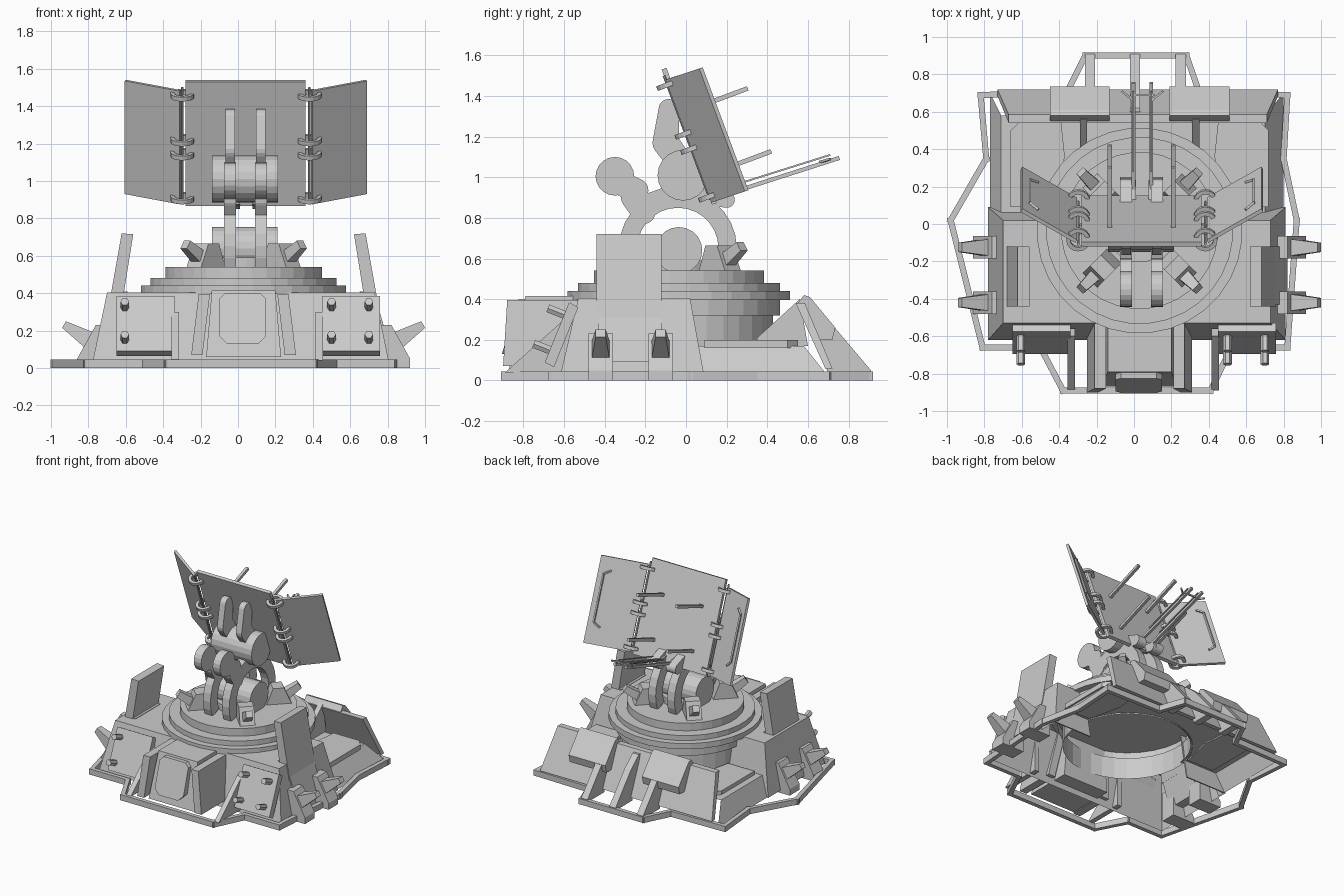
import bpy, bmesh, math
from mathutils import Vector, Matrix

if "Cube" in bpy.data.objects:
    bpy.data.objects.remove(bpy.data.objects["Cube"], do_unlink=True)

grey = bpy.data.materials.new("plain grey")
grey.use_nodes = True
grey.diffuse_color = (0.6, 0.6, 0.6, 1)
grey.node_tree.nodes["Principled BSDF"].inputs["Base Color"].default_value = (0.6, 0.6, 0.6, 1)

CX = 0.03            # centre line of the gun ring
RING = Vector((CX, -0.035, 0))


def finish(name, bm):
    bmesh.ops.recalc_face_normals(bm, faces=bm.faces)
    me = bpy.data.meshes.new(name)
    bm.to_mesh(me)
    bm.free()
    me.materials.append(grey)
    ob = bpy.data.objects.new(name, me)
    bpy.context.collection.objects.link(ob)
    return ob


def hull(name, pts):
    bm = bmesh.new()
    for p in pts:
        bm.verts.new(p)
    bmesh.ops.convex_hull(bm, input=bm.verts[:])
    return finish(name, bm)


def rect(x0, x1, y0, y1, z):
    return [(x0, y0, z), (x1, y0, z), (x1, y1, z), (x0, y1, z)]


def shell(name, low, high, walls, notch=()):
    """Tapered cover with an open underside, chosen walls and a notch in its front edge."""
    bm = bmesh.new()
    a = [bm.verts.new(p) for p in low]
    b = [bm.verts.new(p) for p in high]
    bm.faces.new(b[:1] + [bm.verts.new(p) for p in notch] + b[1:])
    for i in walls:
        j = (i + 1) % 4
        bm.faces.new((a[i], a[j], b[j], b[i]))
    return finish(name, bm)


def prism(name, profile, x0, x1):
    """Side profile (y, z) extruded along x."""
    bm = bmesh.new()
    a, b = [[bm.verts.new((x, y, z)) for y, z in profile] for x in (x0, x1)]
    bm.faces.new(a)
    bm.faces.new(b)
    for i in range(len(a)):
        bm.faces.new((a[i - 1], a[i], b[i], b[i - 1]))
    return finish(name, bm)


def rod(name, p, q, r, r2=None, n=8, caps=True):
    p, q = Vector(p), Vector(q)
    bm = bmesh.new()
    m = Matrix.Translation((p + q) / 2) @ (q - p).to_track_quat('Z', 'Y').to_matrix().to_4x4()
    m = m @ Matrix.Rotation(math.pi / n, 4, 'Z')
    bmesh.ops.create_cone(bm, cap_ends=caps, segments=n, radius1=r,
                          radius2=r if r2 is None else r2, depth=(q - p).length, matrix=m)
    return finish(name, bm)


def disc(y, z, r, n=20):
    return [(y + r * math.cos(2 * math.pi * i / n), z + r * math.sin(2 * math.pi * i / n)) for i in range(n)]


def lobe(name, a, b, x0, x1):
    """Two discs (y, z, r) joined by their tangents."""
    return hull(name, [(x, y, z) for x in (x0, x1) for y, z in disc(*a) + disc(*b)])


# Ground frame
outline = [(-.82, .69), (-.79, .35), (-.98, .02), (-.81, -.66), (-.5, -.66), (-.38, -.89),
           (.41, -.89), (.52, -.66), (.82, -.66), (.87, .02), (.8, .35), (.82, .69),
           (.35, .7), (.28, .9), (-.26, .9), (-.36, .7)]
for a, b in zip(outline, outline[1:] + outline[:1]):
    a, b = Vector(a), Vector(b)
    d = (b - a).normalized() * 0.016
    n = Vector((-d.y, d.x))
    hull("frame_bar", [(*c, z) for c in (a - d + n, a - d - n, b + d + n, b + d - n) for z in (0, .045)])

# Main hull: tall front block and low rear deck, both open below and around the drum
shell("front_hull", rect(-.78, .81, -.62, .09, .02), rect(-.7, .73, -.53, .02, .405), (0, 1, 3))
arc = [math.radians(173 - 166 * i / 16) for i in range(17)]
shell("rear_deck", rect(-.77, .8, .02, .7, .02), rect(-.71, .7, .02, .58, .17), (1, 3),
      [(CX + .45 * math.cos(a), -.035 + .45 * math.sin(a), .17) for a in arc])
hull("rear_wall", rect(-.73, .77, .685, .72, .06) + rect(-.67, .71, .54, .585, .38))
for inner, low, high in ((-.42, -.78, -.7), (.48, .81, .73)):
    hull("hull_back", [(x, y + t, z) for t in (0, -.01) for x, y, z in (
        (inner, .09, .02), (low, .09, .02), (high, .02, .405), (inner, .02, .405))])
for s in (-1, 1):
    # deck plate with a cut corner beside the drum
    hull("deck_plate", [(CX + s * d, y, z) for z in (.16, .2) for d, y in (
        (.69, .09), (.69, .5), (.64, .55), (.42, .55), (.4, .36), (.46, .09))])
    x = CX + s * .32
    prism("rear_plate", [(.55, .38), (.58, .42), (.61, .41), (.735, .26), (.72, .2), (.65, .2)], x - .16, x + .16)
    prism("wall_gusset", [(.35, .21), (.56, .4), (.6, .17), (.35, .17)], CX + s * .3 - .02, CX + s * .3 + .02)
for x in (-.235, .005, .25):
    prism("rear_strut", [(.6, .36), (.62, .36), (.72, .275), (.91, .05), (.91, .03), (.7, .03)], x - .027, x + .027)

# Turning ring: stacked tiers over an open drum
for r, z0, z1, cap in ((.465, .16, .33, False), (.5, .32, .41, False), (.55, .395, .44, True),
                       (.5, .44, .48, True), (.42, .48, .54, True), (.17, .54, .59, True)):
    rod("ring_tier", RING + Vector((0, 0, z0)), RING + Vector((0, 0, z1)), r, n=32, caps=cap)
for sx in (-1, 1):
    for sy in (-1, 1):
        d = Vector((sx, sy, 0)).normalized()
        t = Vector((-d.y, d.x, 0)) * .055
        up = Vector((0, 0, 1))
        hull("ring_bracket", [RING + d * r + t * k + up * z for k in (-1, 1)
                              for r, z in ((.19, .53), (.38, .53), (.24, .665), (.32, .665))])
        p = RING + d * .32 + up * .58
        rod("ring_stud", p, p + d * .12 + up * .08, .05, .035, n=4)

# Front box with slanted hatch and leaning side covers
hull("front_box", rect(-.17, .23, -.87, -.5, .06) + rect(-.14, .2, -.79, -.5, .415))
hatch = [(-.1, .17), (-.06, .13), (.11, .13), (.15, .17), (.15, .37), (.12, .4), (-.07, .4), (-.1, .37)]
hull("front_hatch", [(x, y - .3 * (.4 - z), z) for x, z in hatch for y in (-.74, -.825)])
for s in (-1, 1):
    hull("box_cover", [(CX + s * (d + w), y, z) for w in (0, .06) for d, y, z in (
        (.22, -.9, .07), (.22, -.58, .07), (.18, -.88, .395), (.18, -.52, .395))])
    x = .05 + s * .385
    prism("front_fin", [(-.89, .04), (-.6, .3), (-.56, .3), (-.56, .04)], x - .02, x + .02)

# Sloped front panels with bolts
for s in (-1, 1):
    x = .055 + s * .55
    prism("front_panel", [(-.53, .36), (-.575, .385), (-.695, .09), (-.65, .065)], x - .155, x + .155)
    for bx in ((-.605,) if s < 0 else (.5, .7)):
        for y, z in ((-.59, .32), (-.66, .145)):
            rod("panel_bolt", (bx, y, z), (bx, y - .09, z + .035), .023, n=6)

# Side shields, skirts, clips and outriggers
for s in (-1, 1):
    hull("side_shield", [(CX + s * d, y, z) for y in (-.44, -.12) for d, z in (
        (.59, .715), (.652, .72), (.66, .28), (.73, .28))])
    hull("side_skirt", [(CX + s * d, y, z) for y in (-.43, -.12) for d, z in (
        (.62, .41), (.695, .41), (.79, .09), (.72, .09))])
    for y in (-.42, -.125):
        hull("side_clip", [(CX + s * d, y + w, z) for w in (-.06, .06) for d, z in (
            (.7, 0), (.89, 0), (.89, .05), (.79, .23), (.7, .23))])
        hull("outrigger_spike", [(CX + s * d, y + w * k, z) for k in (-1, 1) for d, w, z in (
            (.8, .045, .19), (.84, .045, .1), (.95, .025, .25), (.97, .025, .215))])

# Reflector: tilted centre panel and two wings folded back
SLOPE = -.373
NORMAL = Vector((0, .937, .35))


def on_panel(x, z):
    return Vector((x, -.09 + SLOPE * (z - 1.45), z))


def slab(name, corners, depth):
    hull(name, [c + k * depth for c in corners for k in (0, 1)])


slab("centre_panel", [on_panel(x, z) for x in (-.28, .36) for z in (.865, 1.53)], NORMAL * .025)
for s in (-1, 1):
    hx = .042 + s * .34
    inner = [on_panel(hx + s * .015, z) for z in (.875, 1.48)]
    outer = [Vector((.042 + s * .648, y, z)) for y, z in ((.29, .93), (.065, 1.535))]
    back = Vector((-s * .008, .017, .006))
    slab("wing_panel", inner + outer, back)
    rod("hinge_pin", on_panel(hx, .89), on_panel(hx, 1.5), .007)
    # flat hinge rings
    for z in (1.455, 1.215, 1.14, .905):
        bm = bmesh.new()
        m = Matrix.Translation(on_panel(hx, z) + NORMAL * .01) @ Vector((0, SLOPE, 1)).to_track_quat('Z', 'Y').to_matrix().to_4x4()
        rings = []
        for r, h in ((.064, -.012), (.064, .012), (.042, .012), (.042, -.012)):
            rings.append([bm.verts.new(m @ Vector((r * math.cos(i * math.pi / 8), r * math.sin(i * math.pi / 8), h)))
                          for i in range(16)])
        for a, b in zip(rings, rings[1:] + rings[:1]):
            for i in range(16):
                bm.faces.new((a[i], a[i - 1], b[i - 1], b[i]))
        finish("hinge_ring", bm)
    # handle on the back of the wing
    grip = [inner[0].lerp(inner[1], v).lerp(outer[0].lerp(outer[1], v), u) + back * 1.5
            for u, v in ((.72, .2), (.87, .25), (.87, .8), (.72, .85))]
    for a, b in zip(grip, grip[1:]):
        rod("wing_handle", a, b, .009, n=4)
    # back rods and trailing feed boom
    for z in (1.31, 1.0):
        p = on_panel(.04 + s * .17, z)
        rod("back_rod", p, p + NORMAL * .365, .016, n=4)
    x = .045 + s * .048
    rod("feed_boom", (x, .1, .885), (x, .755, 1.095), .014, n=4)
    rod("feed_wire", (x, .28, .975), (x, .71, 1.11), .006, n=4)
    rod("boom_brace", (x, .66, 1.075), (.045 + s * .11, .71, 1.09), .008, n=4)
    lobe("boom_bracket", (.2, .885, .035), (.13, .9, .03), x - .015, x + .015)
rod("boom_crossbar", (-.02, .69, 1.08), (.11, .69, 1.08), .008, n=4)

# Twin arms: arched ring, elbow and upper fingers
arc = [math.radians(-25 + 230 * i / 18) for i in range(19)]
arch = [(-.04 + .29 * math.cos(a), .65 + .29 * math.sin(a)) for a in arc]
arch += [(-.04 + .2 * math.cos(a), .65 + .2 * math.sin(a)) for a in reversed(arc)]
for x in (-.042, .122):
    x0, x1 = x - .032, x + .032
    prism("arm_arch", arch, x0, x1)
    prism("arm_elbow", disc(-.35, 1.005, .095), x0, x1)
    lobe("arm_neck", (-.3, .96, .06), (-.245, .935, .06), x0, x1)
    lobe("arm_web", (-.265, .9, .055), (-.21, .83, .06), x0, x1)
    lobe("arm_link", (-.17, .88, .045), (.04, .93, .07), x0, x1)
    lobe("arm_mount", (.03, .93, .06), (.2, .89, .04), x0, x1)
    lobe("arm_finger", (-.085, 1.335, .05), (-.1, 1.17, .065), x - .025, x + .025)
    lobe("finger_root", (-.1, 1.17, .065), (-.02, 1.06, .06), x - .025, x + .025)
prism("lower_drum", disc(-.035, .64, .115), -.14, .21)
# upper drum, cut flat where it meets the panel
prism("upper_drum", [(min(y, on_panel(0, z).y + .005), z) for y, z in disc(-.015, 1.01, .125)], -.14, .215)
